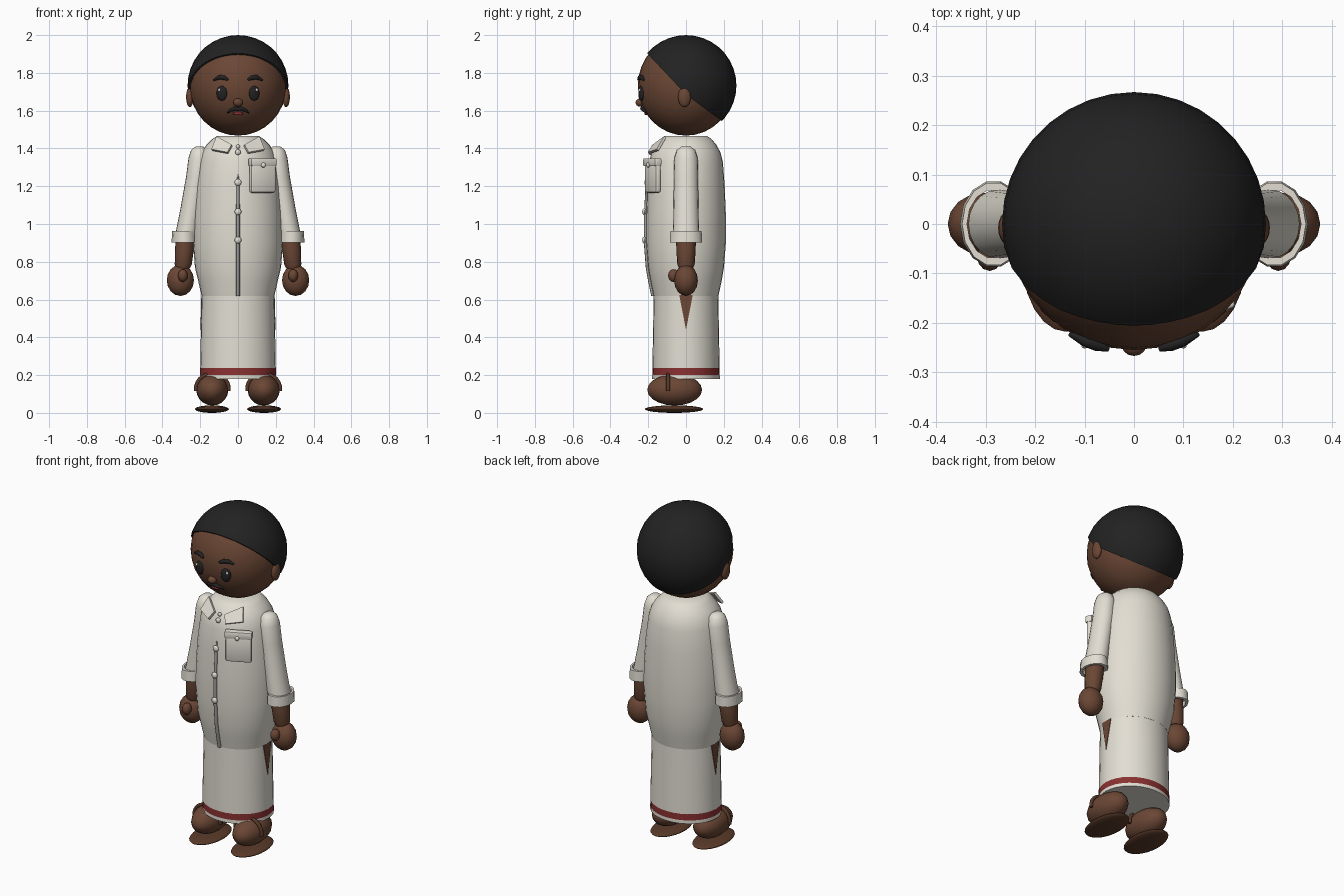
import bpy, bmesh, math
from mathutils import Vector, Matrix

if "Cube" in bpy.data.objects:
    bpy.data.objects.remove(bpy.data.objects["Cube"])

def mat(name, rgb):
    m = bpy.data.materials.new(name)
    m.diffuse_color = (*rgb, 1)
    m.use_nodes = True
    m.node_tree.nodes["Principled BSDF"].inputs["Base Color"].default_value = m.diffuse_color
    return m

SKIN = mat("brown skin", (0.145, 0.062, 0.035))
BLACK = mat("soft black", (0.016, 0.016, 0.016))
CLOTH = mat("off white cloth", (0.76, 0.73, 0.65))
RED = mat("dark red", (0.25, 0.03, 0.03))
SOLE = mat("sandal brown", (0.10, 0.042, 0.022))
GREY = mat("seam grey", (0.36, 0.35, 0.32))
WHITE = mat("white", (0.85, 0.85, 0.85))

def finish(name, bm, mats, angle=40):
    bmesh.ops.recalc_face_normals(bm, faces=bm.faces)
    me = bpy.data.meshes.new(name)
    bm.to_mesh(me)
    bm.free()
    ob = bpy.data.objects.new(name, me)
    bpy.context.collection.objects.link(ob)
    for m in mats:
        me.materials.append(m)
    bpy.ops.object.select_all(action='DESELECT')
    ob.select_set(True)
    bpy.context.view_layer.objects.active = ob
    bpy.ops.object.shade_smooth_by_angle(angle=math.radians(angle))
    return ob

def ellipsoid(name, c, r, m, seg=20, rot=None, cuts=()):
    """Scaled ball; each cut (point, normal) keeps the side the normal points to."""
    bm = bmesh.new()
    M = Matrix.Translation(c) @ (rot or Matrix()) @ Matrix.Diagonal((*r, 1))
    bmesh.ops.create_uvsphere(bm, u_segments=seg, v_segments=max(8, seg // 2), radius=1, matrix=M)
    for p, n in cuts:
        geom = bm.verts[:] + bm.edges[:] + bm.faces[:]
        res = bmesh.ops.bisect_plane(bm, geom=geom, plane_co=p, plane_no=n, clear_inner=True)
        edges = [e for e in res['geom_cut'] if isinstance(e, bmesh.types.BMEdge)]
        bmesh.ops.contextual_create(bm, geom=edges)
    return finish(name, bm, [m])

def loft(name, rings, mats, seg=32, closed=False, rule=None):
    """Horizontal ellipse rings (cx, z, rx, ry) joined in order."""
    bm = bmesh.new()
    loops = []
    for cx, z, rx, ry in rings:
        loops.append([bm.verts.new((cx + rx * math.cos(2 * math.pi * i / seg),
                                    ry * math.sin(2 * math.pi * i / seg), z)) for i in range(seg)])
    pairs = list(zip(loops, loops[1:]))
    if closed:
        pairs.append((loops[-1], loops[0]))
    else:
        bm.faces.new(loops[0])
        bm.faces.new(loops[-1])
    for a, b in pairs:
        for i in range(seg):
            j = (i + 1) % seg
            bm.faces.new((a[i], a[j], b[j], b[i]))
    if rule:
        for f in bm.faces:
            f.material_index = rule(f.calc_center_median())
    return finish(name, bm, mats)

def tube(name, pts, radius, m, cyclic=False):
    """Swept cord through (x, y, z, thickness) points."""
    cu = bpy.data.curves.new(name, 'CURVE')
    cu.dimensions = '3D'
    cu.bevel_depth = radius
    cu.bevel_resolution = 2
    cu.use_fill_caps = True
    sp = cu.splines.new('POLY')
    sp.points.add(len(pts) - 1)
    for p, (x, y, z, t) in zip(sp.points, pts):
        p.co = (x, y, z, 1)
        p.radius = t
    sp.use_cyclic_u = cyclic
    cu.materials.append(m)
    ob = bpy.data.objects.new(name, cu)
    bpy.context.collection.objects.link(ob)

def plate(name, pts, thick, m):
    bm = bmesh.new()
    f = bm.faces.new([bm.verts.new(p) for p in pts])
    f.normal_update()
    shift = f.normal * thick
    top = bmesh.ops.extrude_face_region(bm, geom=[f])['geom']
    bmesh.ops.translate(bm, vec=shift, verts=[v for v in top if isinstance(v, bmesh.types.BMVert)])
    finish(name, bm, [m], 25)

def box(name, c, size, rz, m, bevel):
    bm = bmesh.new()
    M = Matrix.Translation(c) @ Matrix.Rotation(rz, 4, 'Z') @ Matrix.Diagonal((*size, 1))
    bmesh.ops.create_cube(bm, size=1, matrix=M)
    bmesh.ops.bevel(bm, geom=bm.edges[:], offset=bevel, segments=2, affect='EDGES', profile=0.5)
    finish(name, bm, [m])

HEAD, HR = Vector((0, 0, 1.733)), 0.257

def on_head(x, z, out=0.0):
    """y of the face surface at x, z."""
    return -math.sqrt(max(0, HR ** 2 - x * x - (z - HEAD.z) ** 2)) - out

# Head and hair
ellipsoid("head", HEAD, (HR, 0.255, 0.265), SKIN, 32)
ellipsoid("hair", HEAD, (0.267, 0.267, 0.267), BLACK, 36,
          cuts=[((0, 0, 1.685), (0, 1.06, 1)), ((0, 0, 1.685), (0, 0.74, 1))])
ellipsoid("nose", (0, -0.243, 1.643), (0.026, 0.024, 0.022), SKIN, 14)
tube("moustache", [(x, on_head(x, z, 0.006), z, t) for x, z, t in
     [(-.058, 1.588, .2), (-.04, 1.601, .8), (-.015, 1.612, 1), (0, 1.608, .8),
      (.015, 1.612, 1), (.04, 1.601, .8), (.058, 1.588, .2)]], 0.011, BLACK)
ellipsoid("mouth", (0, on_head(0, 1.587), 1.585), (0.026, 0.009, 0.009), RED, 12)

# Shirt body
loft("shirt", [(0, z, rx, ry) for z, rx, ry in
     [(.62, .193, .172), (.70, .211, .189), (.77, .228, .201), (.90, .238, .211),
      (1.05, .236, .211), (1.2, .225, .205), (1.33, .207, .195), (1.38, .192, .182),
      (1.42, .167, .16), (1.45, .135, .135), (1.467, .11, .11)]], [CLOTH])

# Wrapped skirt with red hem stripe
loft("skirt", [(0, z, .201 - .018 * (z - .18), .179 - .018 * (z - .18))
     for z in (.18, .2, .237, .4, .66)], [CLOTH, RED],
     rule=lambda c: 1 if .205 < c.z < .235 else 0)

# Placket, buttons and pocket
tube("placket", [(0, -.19, 1.31, .1), (0, -.206, 1.2, .8), (0, -.213, 1.05, 1), (0, -.213, .9, 1),
     (0, -.203, .77, 1), (0, -.191, .7, 1), (0, -.174, .62, 1)], 0.010, GREY)
for z, y, r in [(1.41, -.172, .011), (1.38, -.187, .015), (1.22, -.21, .018),
                (1.065, -.221, .018), (.915, -.221, .018)]:
    ellipsoid("button", (0, y, z), (r, .011, r), CLOTH, 12)
turn = math.radians(25)
box("pocket", (.129, -.176, 1.245), (.145, .034, .16), turn, CLOTH, .012)
box("pocket_flap", (.130, -.179, 1.327), (.152, .042, .042), turn, CLOTH, .008)
ellipsoid("pocket_button", (.134, -.2, 1.312), (.013, .01, .013), CLOTH, 12)

for s in (-1, 1):
    # Face details
    ellipsoid("ear", (s * .255, -.008, 1.672), (.02, .034, .054), SKIN, 16)
    a = Matrix.Rotation(s * math.radians(19), 4, 'Z')
    ellipsoid("eye", (s * .086, on_head(.086, 1.69, -.001), 1.692), (.029, .013, .04), BLACK, 18, a)
    ellipsoid("eye_highlight", (s * .1, -.246, 1.71), (.007, .006, .009), WHITE, 10)
    tube("eyebrow", [(s * x, on_head(x, z, .003), z, t) for x, z, t in
         [(.052, 1.764, .5), (.075, 1.775, 1), (.1, 1.777, 1), (.13, 1.762, .4)]], .012, BLACK)

    # Collar flap
    pts = [(s * .11, -.105, 1.457), (s * .137, -.145, 1.388),
           (s * .053, -.192, 1.372), (s * .03, -.166, 1.412)]
    plate("collar_flap", pts, s * -.014, CLOTH)

    # Sleeve, turned cuff and arm
    loft("sleeve", [(s * x, z, rx, ry) for x, z, rx, ry in
         [(.205, 1.41, .02, .025), (.205, 1.392, .043, .048), (.206, 1.35, .056, .062),
          (.217, 1.25, .058, .064), (.247, 1.08, .058, .066), (.275, .93, .06, .07)]],
         [CLOTH], 20)
    loft("sleeve_cuff", [(s * .284, z, rx, ry) for z, rx, ry in
         [(.903, .068, .088), (.963, .064, .085), (.963, .054, .07), (.903, .054, .07)]],
         [CLOTH], 14, closed=True)
    loft("forearm", [(s * x, z, r, r * 1.02) for x, z, r in
         [(.276, .94, .052), (.284, .86, .05), (.29, .785, .045), (.292, .765, .036)]], [SKIN], 16)
    ellipsoid("hand", (s * .305, 0, .702), (.072, .063, .083), SKIN, 16)
    ellipsoid("thumb", (s * .292, -.065, .727), (.026, .03, .034), SKIN, 12)

    # Leg showing at the side slit
    plate("side_slit", [(s * .194, -.036, .625), (s * .194, .036, .625), (s * .199, 0, .44)],
          s * .003, SKIN)

    # Foot and sandal
    ellipsoid("foot", (s * .136, -.06, .122), (.085, .145, .083), SKIN, 20)
    ellipsoid("sandal_sole", (s * .138, -.063, .02), (.09, .155, .02), SOLE, 24)
    tube("sandal_strap", [(s * .136 + .088 * math.cos(t), -.095, .128 + .08 * math.sin(t), 1)
         for t in [math.pi * (i / 12 * 1.1 - .05) for i in range(13)]], .01, SOLE)
